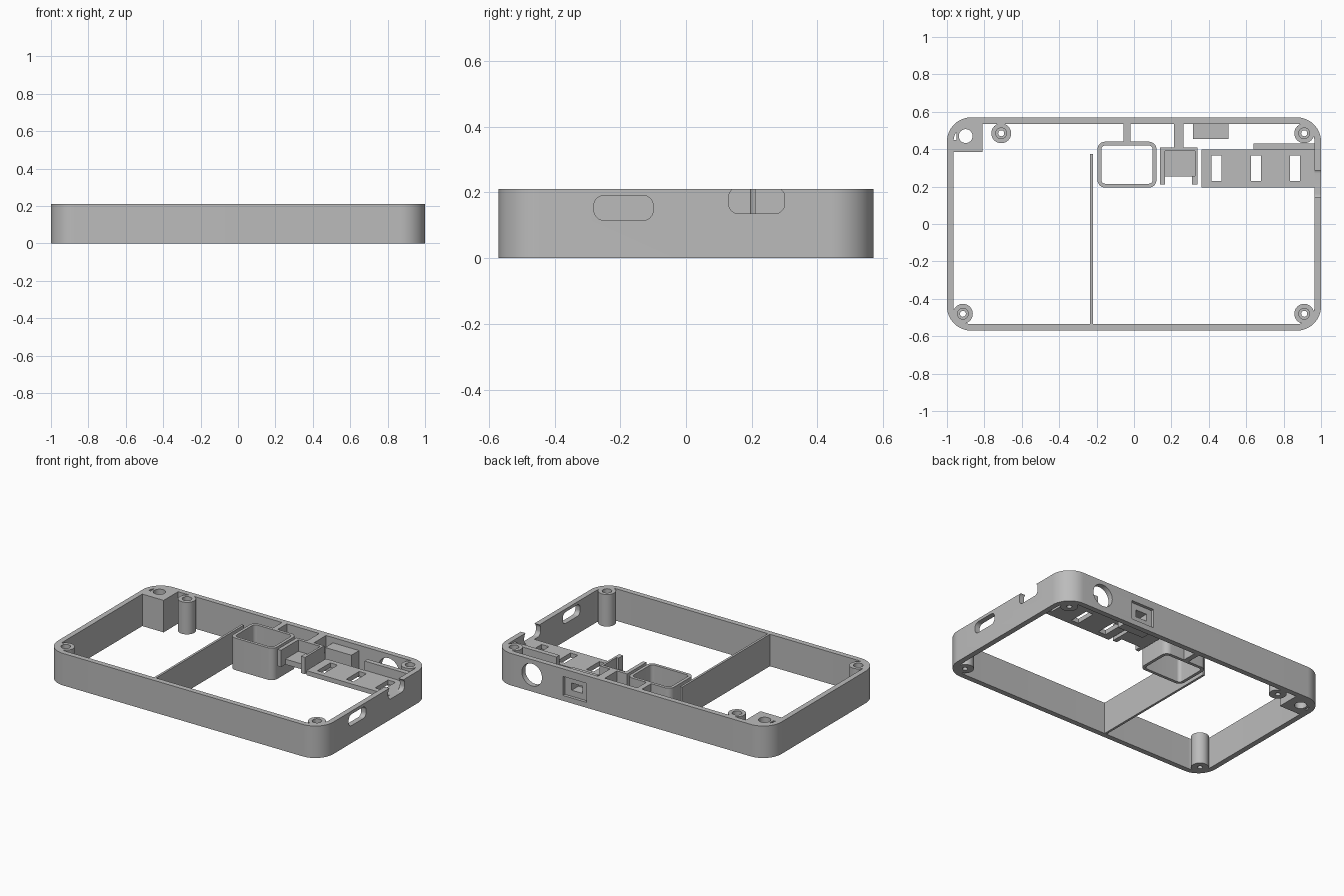
import bpy
import bmesh
from math import pi, cos, sin

if "Cube" in bpy.data.objects:
    bpy.data.objects.remove(bpy.data.objects["Cube"], do_unlink=True)

H = 0.21          # case height
WALL = 0.035      # side wall thickness
SHELF = 0.135     # top of the component shelf

grey = bpy.data.materials.new("matte_grey")
grey.use_nodes = True
COLOUR = (0.5, 0.5, 0.5, 1)
grey.diffuse_color = COLOUR
grey.node_tree.nodes["Principled BSDF"].inputs["Base Color"].default_value = COLOUR


def rounded(a0, a1, b0, b1, r, seg=10):
    """Outline of a rectangle with rounded corners."""
    if r <= 0:
        return [(a0, b0), (a1, b0), (a1, b1), (a0, b1)]
    centres = [(a1 - r, b1 - r), (a0 + r, b1 - r), (a0 + r, b0 + r), (a1 - r, b0 + r)]
    return [(ca + r * cos((q + i / seg) * pi / 2), cb + r * sin((q + i / seg) * pi / 2))
            for q, (ca, cb) in enumerate(centres) for i in range(seg + 1)]


def circle(a, b, r, n=40):
    return [(a + r * cos(2 * pi * i / n), b + r * sin(2 * pi * i / n)) for i in range(n)]


def prism(name, outline, lo, hi, axis="z"):
    """Extrude an outline along one axis."""
    place = {"x": lambda a, b, t: (t, a, b),
             "y": lambda a, b, t: (a, t, b),
             "z": lambda a, b, t: (a, b, t)}[axis]
    bm = bmesh.new()
    face = bm.faces.new([bm.verts.new(place(a, b, lo)) for a, b in outline])
    new = bmesh.ops.extrude_face_region(bm, geom=[face])["geom"]
    bmesh.ops.translate(bm, vec=place(0, 0, hi - lo),
                        verts=[v for v in new if isinstance(v, bmesh.types.BMVert)])
    bmesh.ops.recalc_face_normals(bm, faces=bm.faces)
    mesh = bpy.data.meshes.new(name)
    bm.to_mesh(mesh)
    bm.free()
    mesh.materials.append(grey)
    obj = bpy.data.objects.new(name, mesh)
    bpy.context.collection.objects.link(obj)
    return obj


def box(name, x0, x1, y0, y1, z0, z1):
    return prism(name, rounded(x0, x1, y0, y1, 0), z0, z1)


def combine(obj, others, operation="DIFFERENCE"):
    """Cut or add solids, bake the result and drop the helpers."""
    for other in others:
        mod = obj.modifiers.new("bool", "BOOLEAN")
        mod.operation = operation
        mod.solver = "EXACT"
        mod.object = other
        other.hide_render = True
    graph = bpy.context.evaluated_depsgraph_get()
    mesh = bpy.data.meshes.new_from_object(obj.evaluated_get(graph))
    obj.modifiers.clear()
    obj.data = mesh
    for other in others:
        bpy.data.objects.remove(other, do_unlink=True)
    return obj


parts = []

# Outer frame with its side ports, rear round port and switch recess
frame = prism("frame", rounded(-1, 1, -0.57, 0.57, 0.13, 16), 0, H)
combine(frame, [prism("inside", rounded(-1 + WALL, 1 - WALL, -0.57 + WALL, 0.57 - WALL, 0.095, 16),
                      -0.1, H + 0.1)])
combine(frame, [box("switch_block", 0.315, 0.505, 0.455, 0.55, 0.02, 0.175)], "UNION")
combine(frame, [
    prism("side_slot", rounded(-0.28, -0.10, 0.115, 0.19, 0.03), 0.9, 1.1, "x"),
    prism("side_notch", rounded(0.13, 0.30, SHELF, 0.215, 0.03), 0.9, 1.1, "x"),
    prism("round_port", circle(0.72, 0.11, 0.073), 0.5, 0.7, "y"),
    box("switch_recess", 0.325, 0.495, 0.55, 0.7, 0.035, 0.16),
    box("switch_slot", 0.365, 0.445, 0.48, 0.7, 0.075, 0.122)])
parts.append(frame)

# Screw posts with stepped bores
for name, x, y in (("back_right_post", -0.71, 0.485), ("back_left_post", 0.91, 0.485),
                   ("front_right_post", -0.915, -0.48), ("front_left_post", 0.91, -0.48)):
    post = prism(name, circle(x, y, 0.053), 0, H)
    parts.append(combine(post, [prism("bore", circle(x, y, 0.016, 24), -0.1, 0.3),
                                prism("counterbore", circle(x, y, 0.029, 24), 0.05, 0.3)]))

# Solid corner block with a strap hole
corner = box("corner_block", -0.95, -0.81, 0.385, 0.54, 0, H)
corner = combine(corner, [box("edge_fill", -0.98, -0.94, 0.385, 0.45, 0, H),
                          box("rear_fill", -0.88, -0.81, 0.53, 0.555, 0, H)], "UNION")
parts.append(combine(corner, [prism("strap_hole", circle(-0.9, 0.47, 0.037), -0.1, 0.3)]))

# Divider wall and the two ribs to the rear wall
parts += [box("divider_wall", -0.235, -0.22, -0.55, 0.375, 0, H),
          box("tube_rib", -0.055, -0.02, 0.43, 0.55, 0, H),
          box("bracket_rib", 0.215, 0.265, 0.40, 0.55, 0.1, H)]

# Open rounded tube
tube = prism("open_tube", rounded(-0.195, 0.12, 0.195, 0.44, 0.04), 0, H)
parts.append(combine(tube, [prism("tube_inside", rounded(-0.175, 0.1, 0.215, 0.42, 0.022), -0.1, 0.3)]))

# Small holder bracket with floor, sides and feet
bracket = box("holder_bracket", 0.165, 0.325, 0.255, 0.395, 0.1, SHELF)
parts.append(combine(bracket, [
    box("bracket_back", 0.14, 0.34, 0.39, 0.41, 0.1, H),
    box("bracket_left", 0.14, 0.165, 0.21, 0.40, 0.1, H),
    box("bracket_right", 0.325, 0.34, 0.21, 0.40, 0.1, H),
    box("bracket_foot", 0.31, 0.33, 0.21, 0.256, 0.1, H)], "UNION"))

# Slotted shelf and the upright rail behind it
shelf = box("slotted_shelf", 0.36, 0.97, 0.195, 0.398, 0.105, SHELF)
parts.append(combine(shelf, [box("shelf_slot", x, x + 0.053, 0.23, 0.365, 0, 0.3)
                             for x in (0.415, 0.625, 0.835)]))
parts.append(box("shelf_rail", 0.64, 0.97, 0.398, 0.43, 0.105, 0.195))

# Smooth round surfaces, crisp edges
bpy.ops.object.select_all(action="DESELECT")
for obj in parts:
    obj.select_set(True)
bpy.context.view_layer.objects.active = frame
bpy.ops.object.shade_smooth_by_angle(angle=pi / 6)
